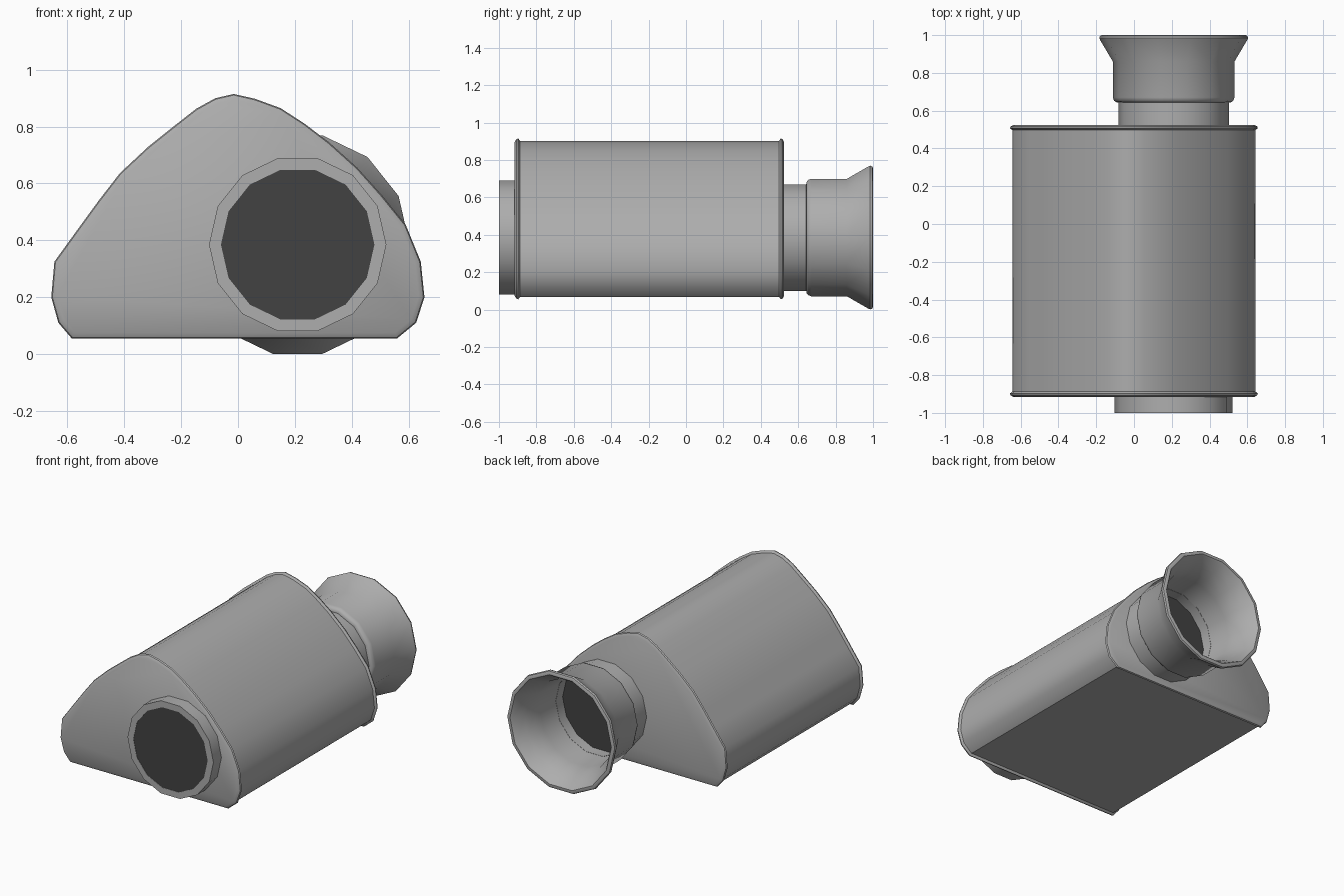
import bpy, bmesh, math
from mathutils import Vector

if "Cube" in bpy.data.objects:
    bpy.data.objects.remove(bpy.data.objects["Cube"])

CX, CZ, SIDES = 0.21, 0.385, 14      # shared optical axis


def material(name, v):
    m = bpy.data.materials.new(name)
    m.diffuse_color = (v, v, v, 1)
    m.use_nodes = True
    m.node_tree.nodes["Principled BSDF"].inputs["Base Color"].default_value = m.diffuse_color
    return m


shell = material("grey_shell", 0.42)
dark = material("dark_glass", 0.055)


def make(name, rings, closed=False, mat=shell):
    """Skin a list of equal-length point rings into a smooth-by-angle object."""
    bm = bmesh.new()
    loops = [[bm.verts.new(p) for p in ring] for ring in rings]
    pairs = list(zip(loops, loops[1:]))
    if closed:
        pairs.append((loops[-1], loops[0]))
    for a, b in pairs:
        for i in range(len(a)):
            j = (i + 1) % len(a)
            bm.faces.new((a[i], a[j], b[j], b[i]))
    if not closed:
        bm.faces.new(loops[0])
        bm.faces.new(loops[-1])
    bmesh.ops.recalc_face_normals(bm, faces=bm.faces)
    me = bpy.data.meshes.new(name)
    bm.to_mesh(me)
    bm.free()
    me.materials.append(mat)
    ob = bpy.data.objects.new(name, me)
    bpy.context.collection.objects.link(ob)
    bpy.ops.object.select_all(action='DESELECT')
    ob.select_set(True)
    bpy.context.view_layer.objects.active = ob
    bpy.ops.object.shade_smooth_by_angle(angle=math.radians(36))
    return ob


def lathe(name, profile, **kw):
    """Turn (y, radius) points around the optical axis."""
    angles = [2 * math.pi * i / SIDES for i in range(SIDES)]
    rings = [[(CX + r * math.cos(a), y, CZ + r * math.sin(a)) for a in angles]
             for y, r in profile]
    return make(name, rings, **kw)


# Rounded triangular housing outline (x, z), clockwise from the crown
outline = [Vector(p) for p in [
    (-0.015, 0.915), (0.06, 0.898), (0.15, 0.865), (0.235, 0.81), (0.32, 0.745),
    (0.42, 0.655), (0.505, 0.56), (0.59, 0.455), (0.643, 0.325), (0.656, 0.20),
    (0.627, 0.11), (0.56, 0.055), (-0.585, 0.055), (-0.632, 0.11), (-0.657, 0.20),
    (-0.646, 0.325), (-0.565, 0.437), (-0.49, 0.54), (-0.415, 0.637),
    (-0.315, 0.73), (-0.22, 0.806), (-0.147, 0.863), (-0.08, 0.90)]]


def inset(d):
    """Offset the outline inwards by d."""
    out, n = [], len(outline)
    for i, p in enumerate(outline):
        e1 = (p - outline[i - 1]).normalized()
        e2 = (outline[(i + 1) % n] - p).normalized()
        m = Vector((e1.y + e2.y, -e1.x - e2.x)).normalized()
        out.append(p + m * d / max(0.5, m.dot(Vector((e2.y, -e2.x)))))
    return out


# Housing with a raised bead at both ends
sections = [(-0.917, 0.02), (-0.907, 0.004), (-0.897, 0.0), (-0.887, 0.013),
            (0.497, 0.013), (0.507, 0.0), (0.517, 0.004), (0.525, 0.02)]
make("housing", [[(p.x, y, p.y) for p in inset(d)] for y, d in sections])

# Front lens ring and glass
lathe("lens_ring", [(-0.87, 0.312), (-1.0, 0.312), (-1.0, 0.27), (-0.87, 0.27)], closed=True)
lathe("front_lens", [(-0.88, 0.27), (-0.998, 0.27)], mat=dark)

# Hollow rear neck with the eyepiece glass sunk inside
lathe("eyepiece_neck", [(0.50, 0.292), (0.65, 0.292), (0.65, 0.28), (0.50, 0.28)], closed=True)
lathe("eyepiece_lens", [(0.56, 0.28), (0.58, 0.28)], mat=dark)

# Hollow flared eyecup
lathe("eyecup", [(0.642, 0.288), (0.645, 0.305), (0.653, 0.316), (0.67, 0.322),
                 (0.86, 0.322), (0.975, 0.39), (0.985, 0.394), (0.996, 0.39),
                 (1.0, 0.38), (1.0, 0.368), (0.992, 0.36), (0.92, 0.322),
                 (0.86, 0.298), (0.80, 0.292), (0.645, 0.281)], closed=True)
